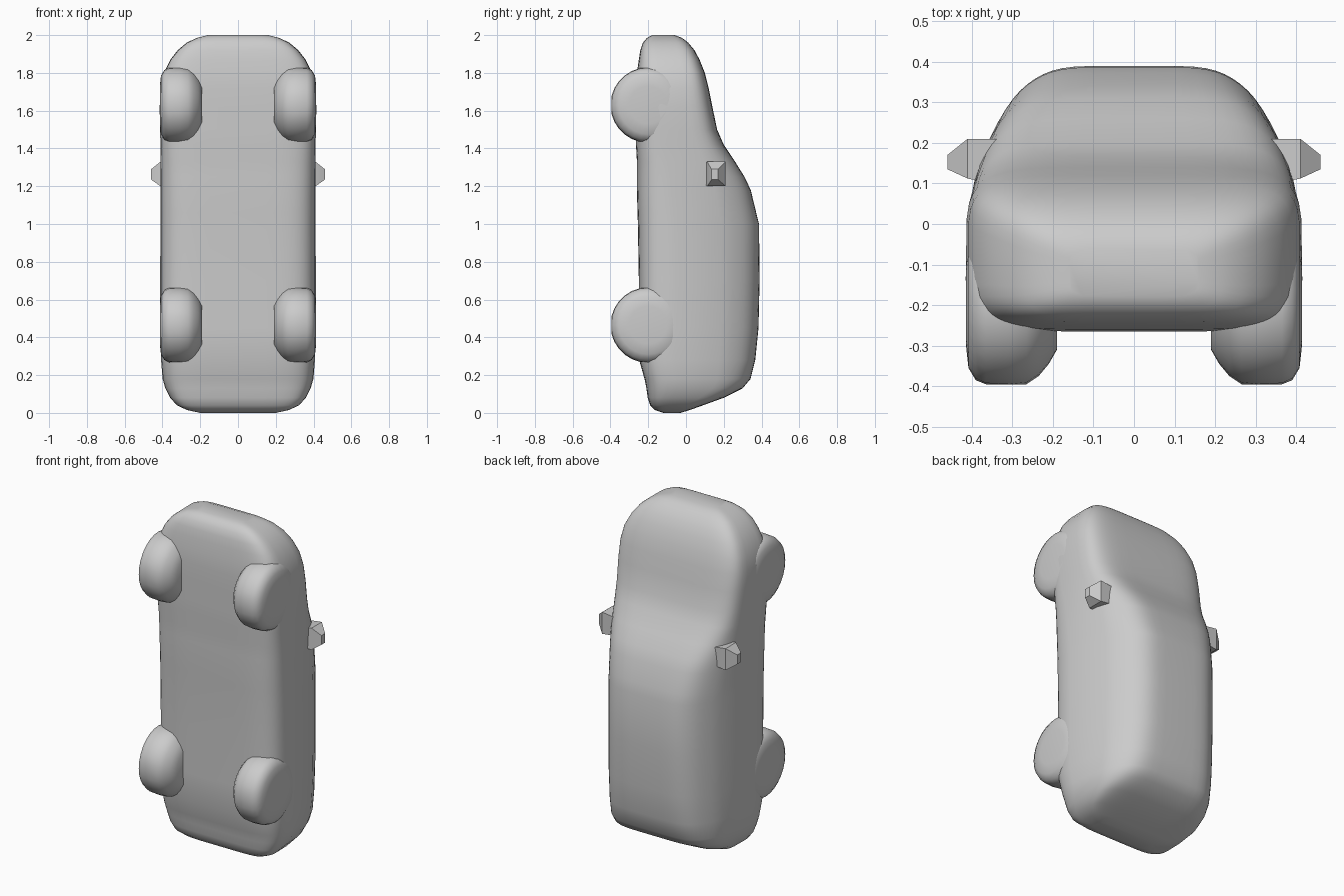
import bpy, bmesh, math

if "Cube" in bpy.data.objects:
    bpy.data.objects.remove(bpy.data.objects["Cube"])

paint = bpy.data.materials.new("plain grey")
paint.diffuse_color = (0.6, 0.6, 0.6, 1)
paint.use_nodes = True
paint.node_tree.nodes["Principled BSDF"].inputs["Base Color"].default_value = paint.diffuse_color


def loft(name, rings, angle):
    """Skin a list of equal-length closed rings and cap both ends."""
    bm = bmesh.new()
    loops = [[bm.verts.new(p) for p in r] for r in rings]
    for a, b in zip(loops, loops[1:]):
        n = len(a)
        for i in range(n):
            j = (i + 1) % n
            bm.faces.new((a[i], a[j], b[j], b[i]))
    bm.faces.new(loops[0])
    bm.faces.new(loops[-1])
    bmesh.ops.recalc_face_normals(bm, faces=bm.faces)
    me = bpy.data.meshes.new(name)
    bm.to_mesh(me)
    bm.free()
    me.materials.append(paint)
    ob = bpy.data.objects.new(name, me)
    bpy.context.collection.objects.link(ob)
    bpy.ops.object.select_all(action='DESELECT')
    ob.select_set(True)
    bpy.context.view_layer.objects.active = ob
    bpy.ops.object.shade_smooth_by_angle(angle=math.radians(angle))
    return ob


def interp(table, t):
    for (a, va), (b, vb) in zip(table, table[1:]):
        if t <= b:
            return va + (vb - va) * max(0, t - a) / (b - a)
    return table[-1][1]


# Relative body width against height above the belly (sides lean in to the roof)
LEAN = [(-0.27, 0.96), (-0.18, 0.99), (-0.05, 1.0), (0.05, 0.98), (0.12, 0.95),
        (0.2, 0.88), (0.32, 0.74), (0.39, 0.64)]

# Car body stations from tail to nose: z, belly y, roof y, half width
BODY = [(0.0, -0.12, -0.03, 0.20), (0.015, -0.165, 0.02, 0.27),
        (0.04, -0.19, 0.09, 0.325), (0.08, -0.203, 0.20, 0.36),
        (0.13, -0.21, 0.30, 0.385), (0.18, -0.22, 0.342, 0.40),
        (0.28, -0.248, 0.367, 0.408), (0.45, -0.25, 0.384, 0.412),
        (0.70, -0.25, 0.39, 0.412), (1.0, -0.255, 0.387, 0.412),
        (1.06, -0.257, 0.372, 0.412), (1.18, -0.26, 0.343, 0.412),
        (1.25, -0.26, 0.31, 0.412), (1.33, -0.26, 0.26, 0.412),
        (1.42, -0.265, 0.20, 0.413), (1.50, -0.265, 0.165, 0.416),
        (1.62, -0.265, 0.14, 0.418), (1.72, -0.265, 0.12, 0.413),
        (1.80, -0.26, 0.10, 0.395), (1.87, -0.25, 0.072, 0.36),
        (1.92, -0.242, 0.045, 0.32), (1.96, -0.228, 0.012, 0.272),
        (1.985, -0.207, -0.02, 0.22), (2.0, -0.18, -0.06, 0.16)]


def body_ring(z, y0, y1, w, n=48, p=0.36):
    ring = []
    for i in range(n):
        a = 2 * math.pi * (i + 0.5) / n
        c, s = math.cos(a), math.sin(a)
        y = (y0 + y1) / 2 + (y1 - y0) / 2 * math.copysign(abs(s) ** p, s)
        x = w * math.copysign(abs(c) ** p, c) * interp(LEAN, y)
        ring.append((x, y, z))
    return ring


loft("car_body", [body_ring(*s) for s in BODY], 50)

# Rounded wheels: distance from centre line, radius
WHEEL = [(0.19, 0.11), (0.21, 0.145), (0.235, 0.175), (0.265, 0.195),
         (0.31, 0.2), (0.365, 0.197), (0.39, 0.185), (0.408, 0.155), (0.414, 0.1)]
# Mirror stations: x, y range, z range
MIRROR = [(0.33, 0.095, 0.21, 1.21, 1.32), (0.41, 0.112, 0.21, 1.20, 1.33),
          (0.46, 0.135, 0.17, 1.235, 1.29)]

for side, word in ((1, "right"), (-1, "left")):
    for z, place in ((1.63, "front"), (0.465, "rear")):
        rings = []
        for x, r in WHEEL:
            ring = []
            for i in range(28):
                a = 2 * math.pi * i / 28
                # tyre tread is slightly flattened where it meets the road
                y = max(-0.2 + r * math.sin(a), -0.395)
                ring.append((side * x, y, z + r * math.cos(a)))
            rings.append(ring)
        loft(f"{place}_{word}_wheel", rings, 50)

    # Side mirror, a small faceted block
    rings = [[(side * x, y0, z0), (side * x, y1, z0), (side * x, y1, z1), (side * x, y0, z1)]
             for x, y0, y1, z0, z1 in MIRROR]
    loft(f"{word}_mirror", rings, 20)
